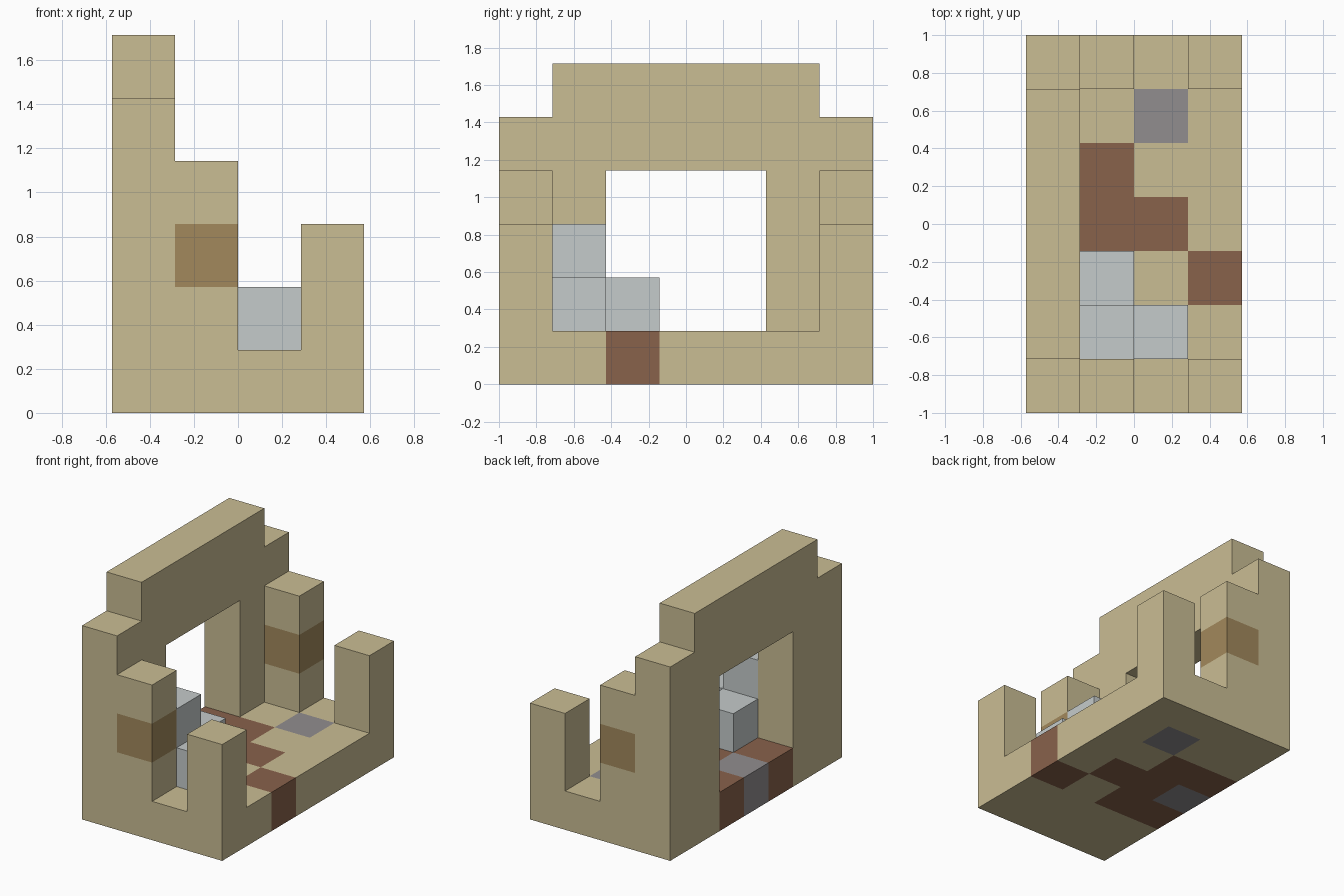
import bpy
import bmesh
from itertools import product
from mathutils import Vector

cube = bpy.data.objects.get("Cube")
if cube:
    bpy.data.objects.remove(cube, do_unlink=True)

NX, NY = 4, 7          # blocks across and deep
S = 2 / NY             # block size


def material(name, rgb):
    """Flat material from 0-255 sRGB values."""
    lin = [((c / 255 + 0.055) / 1.055) ** 2.4 for c in rgb] + [1]
    mat = bpy.data.materials.new(name)
    mat.use_nodes = True
    mat.diffuse_color = lin
    bsdf = next(n for n in mat.node_tree.nodes if n.type == 'BSDF_PRINCIPLED')
    bsdf.inputs["Base Color"].default_value = lin
    bsdf.inputs["Roughness"].default_value = 0.9
    return mat


SAND, BAND, BROWN, GREY, PALE = range(5)
MATS = [material("sandstone", (202, 189, 148)),
        material("carved_sandstone", (162, 137, 92)),
        material("brown_clay", (137, 98, 75)),
        material("grey_stone", (145, 141, 143)),
        material("pale_stone", (197, 203, 203))]


def box(xs, ys, zs, colour=SAND):
    """Block cells in inclusive index ranges, all of one colour."""
    rng = [range(a, b + 1) for a, b in (xs, ys, zs)]
    return {cell: colour for cell in product(*rng)}


# Floor slab with a patchwork of clay and stone
floor = box((0, 3), (0, 6), (0, 0))
floor.update(box((0, 1), (2, 4), (0, 0), BROWN))
floor.update({(2, 3, 0): BROWN, (3, 2, 0): BROWN,
              (0, 3, 0): GREY, (2, 5, 0): GREY})

# Tall side wall with a square opening and stepped top
wall = box((0, 0), (0, 6), (1, 4))
wall.update(box((0, 0), (1, 5), (5, 5)))
for cell in box((0, 0), (2, 4), (1, 3)):
    del wall[cell]

parts = {"floor": floor, "side_wall": wall}

# Banded pillars and short corner posts, mirrored front to back
for end, y in (("front", 0), ("back", NY - 1)):
    pillar = box((1, 1), (y, y), (1, 3))
    pillar[(1, y, 2)] = BAND
    parts[end + "_pillar"] = pillar
    parts[end + "_corner_post"] = box((3, 3), (y, y), (1, 2))

# Pale stone rubble inside the front corner
parts["rubble_stack"] = {c: PALE for c in
                         [(1, 1, 1), (1, 1, 2), (2, 1, 1), (1, 2, 1)]}

filled = set().union(*parts.values())


def build(name, cells):
    """Make the outer faces of a group of block cells."""
    bm = bmesh.new()
    for cell, colour in cells.items():
        centre = Vector(cell) + Vector((0.5 - NX / 2, 0.5 - NY / 2, 0.5))
        for axis, sign in product(range(3), (-1, 1)):
            n = Vector((0, 0, 0))
            n[axis] = sign
            if tuple(int(c + d) for c, d in zip(cell, n)) in filled:
                continue
            u = Vector((0, 0, 0))
            u[(axis + 1) % 3] = 1
            v = n.cross(u)
            corners = [n + u + v, n - u + v, n - u - v, n + u - v]
            face = bm.faces.new([bm.verts.new((centre + c / 2) * S)
                                 for c in corners])
            face.material_index = colour
    bmesh.ops.remove_doubles(bm, verts=bm.verts[:], dist=0.001)
    mesh = bpy.data.meshes.new(name)
    bm.to_mesh(mesh)
    bm.free()
    for mat in MATS:
        mesh.materials.append(mat)
    bpy.context.collection.objects.link(bpy.data.objects.new(name, mesh))


for name, cells in parts.items():
    build(name, cells)
